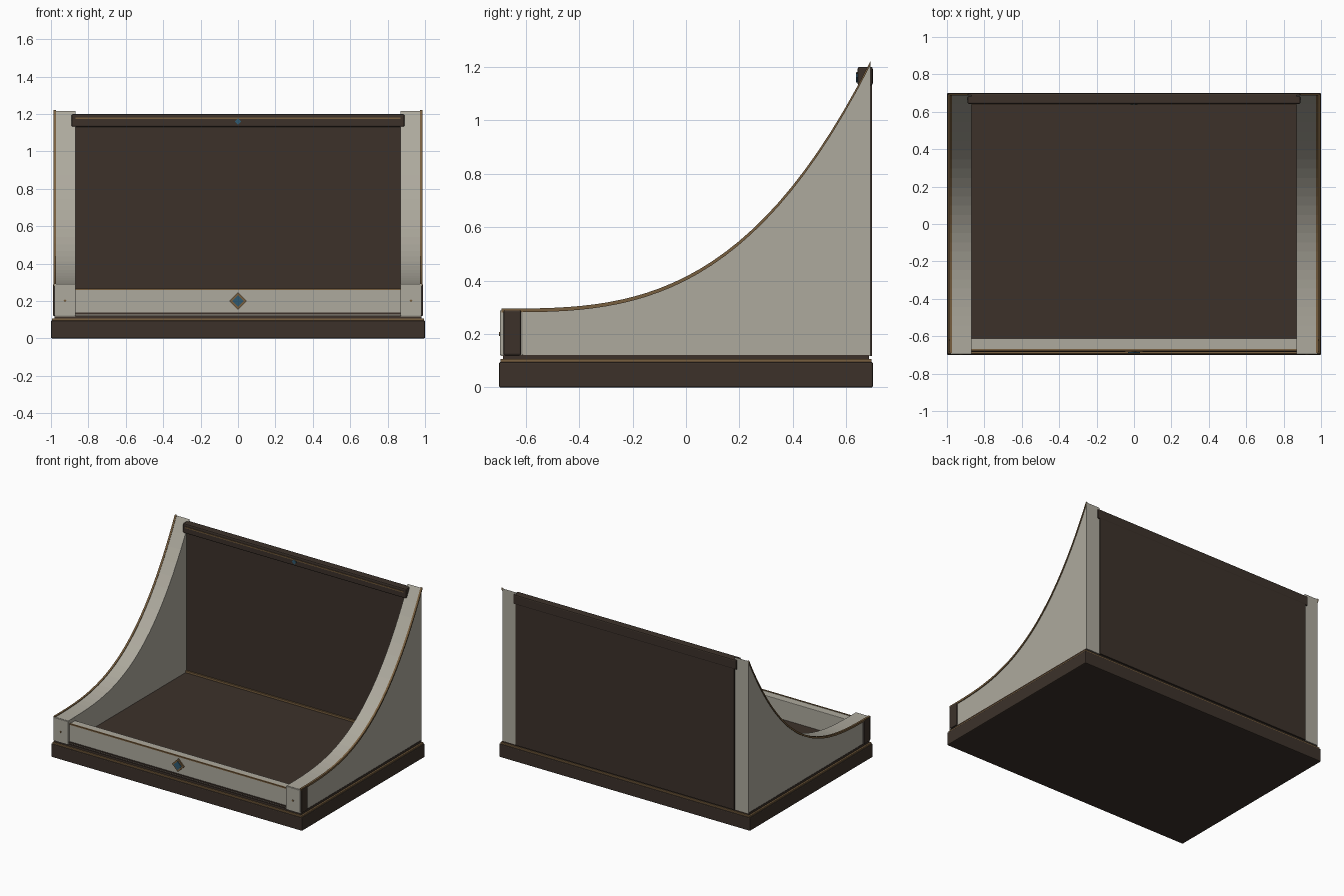
import bpy, bmesh
from math import radians

if "Cube" in bpy.data.objects:
    bpy.data.objects.remove(bpy.data.objects["Cube"])


def material(name, rgb):
    m = bpy.data.materials.new(name)
    m.diffuse_color = (*rgb, 1)
    m.use_nodes = True
    m.node_tree.nodes["Principled BSDF"].inputs["Base Color"].default_value = m.diffuse_color
    return m


STONE = material("pale_stone", (0.42, 0.40, 0.34))
WOOD = material("dark_wood", (0.045, 0.031, 0.023))
GOLD = material("aged_gold", (0.19, 0.115, 0.05))
BLUE = material("blue_inlay", (0.03, 0.10, 0.16))


def finish(name, bm, mat, bevel=0):
    bmesh.ops.recalc_face_normals(bm, faces=bm.faces)
    me = bpy.data.meshes.new(name)
    bm.to_mesh(me)
    bm.free()
    me.materials.append(mat)
    ob = bpy.data.objects.new(name, me)
    bpy.context.collection.objects.link(ob)
    if bevel:
        mod = ob.modifiers.new("bevel", 'BEVEL')
        mod.width = bevel
        mod.segments = 2
        mod.limit_method = 'ANGLE'
        mod.angle_limit = radians(40)
    return ob


def box(name, x, y, z, mat, bevel=0):
    bm = bmesh.new()
    bmesh.ops.create_cube(bm, size=1)
    for v in bm.verts:
        for i, (lo, hi) in enumerate((x, y, z)):
            v.co[i] = lo + (v.co[i] + 0.5) * (hi - lo)
    return finish(name, bm, mat, bevel)


def extrude(name, outline, x0, x1, mat, bevel=0):
    """Extrude a (y, z) outline along x."""
    bm = bmesh.new()
    face = bm.faces.new([bm.verts.new((x0, y, z)) for y, z in outline])
    out = bmesh.ops.extrude_face_region(bm, geom=[face])
    for v in out["geom"]:
        if isinstance(v, bmesh.types.BMVert):
            v.co.x = x1
    return finish(name, bm, mat, bevel)


def diamond(name, z, r, y0, y1, mat):
    bm = bmesh.new()
    pts = [(0, r), (r, 0), (0, -r), (-r, 0)]
    a, b = [[bm.verts.new((px, y, z + pz)) for px, pz in pts] for y in (y0, y1)]
    bm.faces.new(a)
    bm.faces.new(b)
    for i in range(4):
        j = (i + 1) % 4
        bm.faces.new((a[i], a[j], b[j], b[i]))
    return finish(name, bm, mat)


# Sweeping top edge of the side walls
N = 28
def sweep(offset=0):
    return [(-0.69 + 1.38 * i / N, 0.29 + 0.925 * (i / N) ** 2.95 + offset)
            for i in range(N + 1)]


# Stepped base
box("base", (-1, 1), (-0.7, 0.7), (0, 0.095), WOOD, 0.006)
box("base_gold_band", (-0.994, 0.994), (-0.694, 0.694), (0.09, 0.106), GOLD, 0.002)
box("base_step", (-0.982, 0.982), (-0.685, 0.685), (0.1, 0.122), WOOD)
box("inner_floor", (-0.88, 0.88), (-0.62, 0.66), (0.11, 0.128), WOOD)

# Back panel with top rail
box("back_panel", (-0.872, 0.872), (0.655, 0.697), (0.118, 1.18), WOOD)
box("back_foot_strip", (-0.87, 0.87), (0.645, 0.66), (0.128, 0.142), GOLD)
box("top_rail", (-0.89, 0.89), (0.642, 0.699), (1.13, 1.2), WOOD, 0.008)
box("top_rail_gold_line", (-0.87, 0.87), (0.638, 0.645), (1.172, 1.18), GOLD)
diamond("top_rail_inlay", 1.16, 0.018, 0.637, 0.65, BLUE)

# Low front wall and its diamond ornament
box("front_wall", (-0.872, 0.872), (-0.675, -0.612), (0.118, 0.264), STONE, 0.003)
box("front_wall_top_line", (-0.87, 0.87), (-0.678, -0.668), (0.258, 0.267), GOLD)
box("front_wall_foot_line", (-0.87, 0.87), (-0.682, -0.67), (0.128, 0.137), WOOD)
diamond("front_diamond_frame", 0.2, 0.047, -0.684, -0.66, GOLD)
diamond("front_diamond_inlay", 0.2, 0.031, -0.689, -0.66, BLUE)

# Mirrored side walls, gold edging and corner blocks
for side, s in (("left", -1), ("right", 1)):
    wall = [(-0.69, 0.118)] + sweep() + [(0.69, 0.118)]
    extrude(side + "_wall", wall, s * 0.87, s * 0.98, STONE)
    top, low = sweep(0.005), sweep(-0.009)
    extrude(side + "_edge_trim", top + low[::-1], s * 0.972, s * 0.986, GOLD)
    box(side + "_front_post", sorted((s * 0.868, s * 0.982)),
        (-0.697, -0.61), (0.12, 0.288), STONE, 0.003)
    box(side + "_corner_block", sorted((s * 0.95, s * 0.99)),
        (-0.683, -0.617), (0.12, 0.289), WOOD, 0.006)
    diamond(side + "_post_stud", 0.2, 0.008, -0.7, -0.69, GOLD).location.x = s * 0.925
